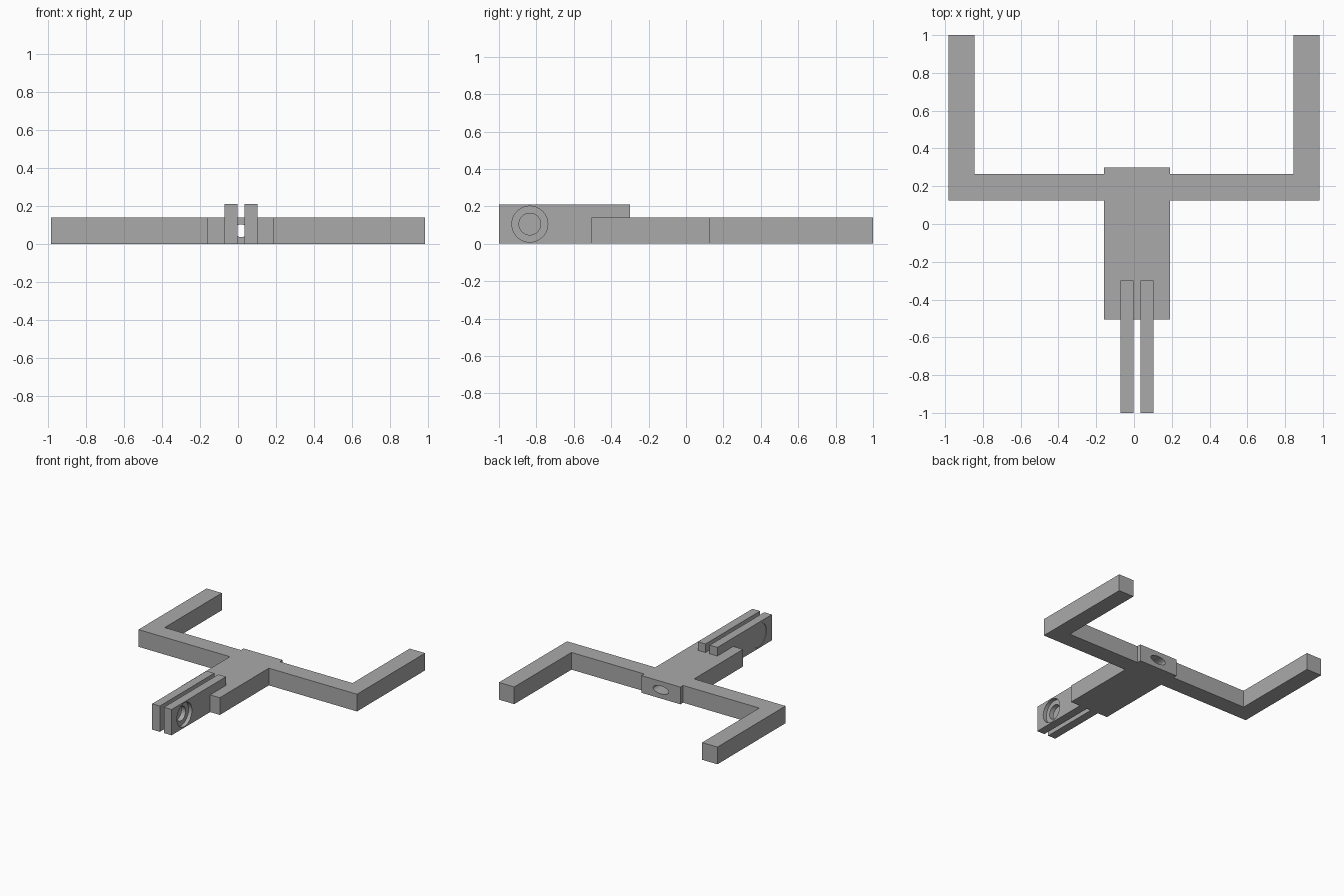
import bpy, bmesh, math
from mathutils import Matrix

if "Cube" in bpy.data.objects:
    bpy.data.objects.remove(bpy.data.objects["Cube"], do_unlink=True)

grey = bpy.data.materials.new("plain grey")
grey.use_nodes = True
colour = (0.4, 0.4, 0.4, 1)
grey.diffuse_color = colour
grey.node_tree.nodes["Principled BSDF"].inputs["Base Color"].default_value = colour


def finish(name, bm):
    bmesh.ops.recalc_face_normals(bm, faces=bm.faces)
    mesh = bpy.data.meshes.new(name)
    bm.to_mesh(mesh)
    bm.free()
    mesh.materials.append(grey)
    ob = bpy.data.objects.new(name, mesh)
    bpy.context.collection.objects.link(ob)
    return ob


def prism(name, outline, z0, z1):
    """Extrude a top-view outline between two heights."""
    bm = bmesh.new()
    face = bm.faces.new([bm.verts.new((x, y, z0)) for x, y in outline])
    new = bmesh.ops.extrude_face_region(bm, geom=[face])["geom"]
    bmesh.ops.translate(bm, vec=(0, 0, z1 - z0),
                        verts=[v for v in new if isinstance(v, bmesh.types.BMVert)])
    return finish(name, bm)


def block(name, x0, x1, y0, y1, z0, z1):
    return prism(name, [(x0, y0), (x1, y0), (x1, y1), (x0, y1)], z0, z1)


def drill(ob, centre, axis, radii, length):
    """Cut an elliptical hole through a part along x or y."""
    bm = bmesh.new()
    bmesh.ops.create_cone(bm, cap_ends=True, segments=48, radius1=1, radius2=1, depth=length)
    scale = Matrix.Diagonal((radii[0], radii[1], 1, 1))
    turn = Matrix.Rotation(math.pi / 2, 4, axis)
    bm.transform(Matrix.Translation(centre) @ turn @ scale)
    cutter = finish("hole_cutter", bm)
    cutter.hide_render = True
    mod = ob.modifiers.new("hole", "BOOLEAN")
    mod.operation = "DIFFERENCE"
    mod.solver = "EXACT"
    mod.object = cutter
    bpy.context.view_layer.objects.active = ob
    bpy.ops.object.modifier_apply(modifier=mod.name)
    bpy.data.objects.remove(cutter, do_unlink=True)


# Central body with a flat oval tunnel running front to back
MID = 0.016
THICK = 0.14
body = block("body", -0.16, 0.19, -0.505, 0.3, 0, THICK)
drill(body, (MID, -0.1, 0.07), "X", (0.07, 0.032), 1.2)

# L-shaped side arms
for side, s, inner in (("left", 1, 0.19), ("right", -1, 0.16)):
    prism(side + "_arm", [(s * x, y) for x, y in (
        (inner, 0.125), (0.983, 0.125), (0.983, 1), (0.845, 1),
        (0.845, 0.265), (inner, 0.265))], 0, THICK)

# Twin clamp plates at the front
HOLE_Y, HOLE_Z = -0.835, 0.105
left_plate = block("left_clamp_plate", 0.034, 0.103, -1, -0.3, 0, 0.21)
right_plate = block("right_clamp_plate", -0.072, -0.003, -1, -0.3, 0, 0.21)

# Stepped bolt hole on the left, blind socket and shallow seat on the right
drill(left_plate, (0.103, HOLE_Y, HOLE_Z), "Y", (0.096, 0.096), 0.06)
drill(left_plate, (0.07, HOLE_Y, HOLE_Z), "Y", (0.058, 0.058), 0.2)
drill(right_plate, (-0.003, HOLE_Y, HOLE_Z), "Y", (0.058, 0.058), 0.08)
drill(right_plate, (-0.072, HOLE_Y, HOLE_Z), "Y", (0.096, 0.096), 0.008)

for ob in (body, left_plate, right_plate):
    bpy.ops.object.select_all(action="DESELECT")
    ob.select_set(True)
    bpy.context.view_layer.objects.active = ob
    bpy.ops.object.shade_smooth_by_angle(angle=math.radians(30))
